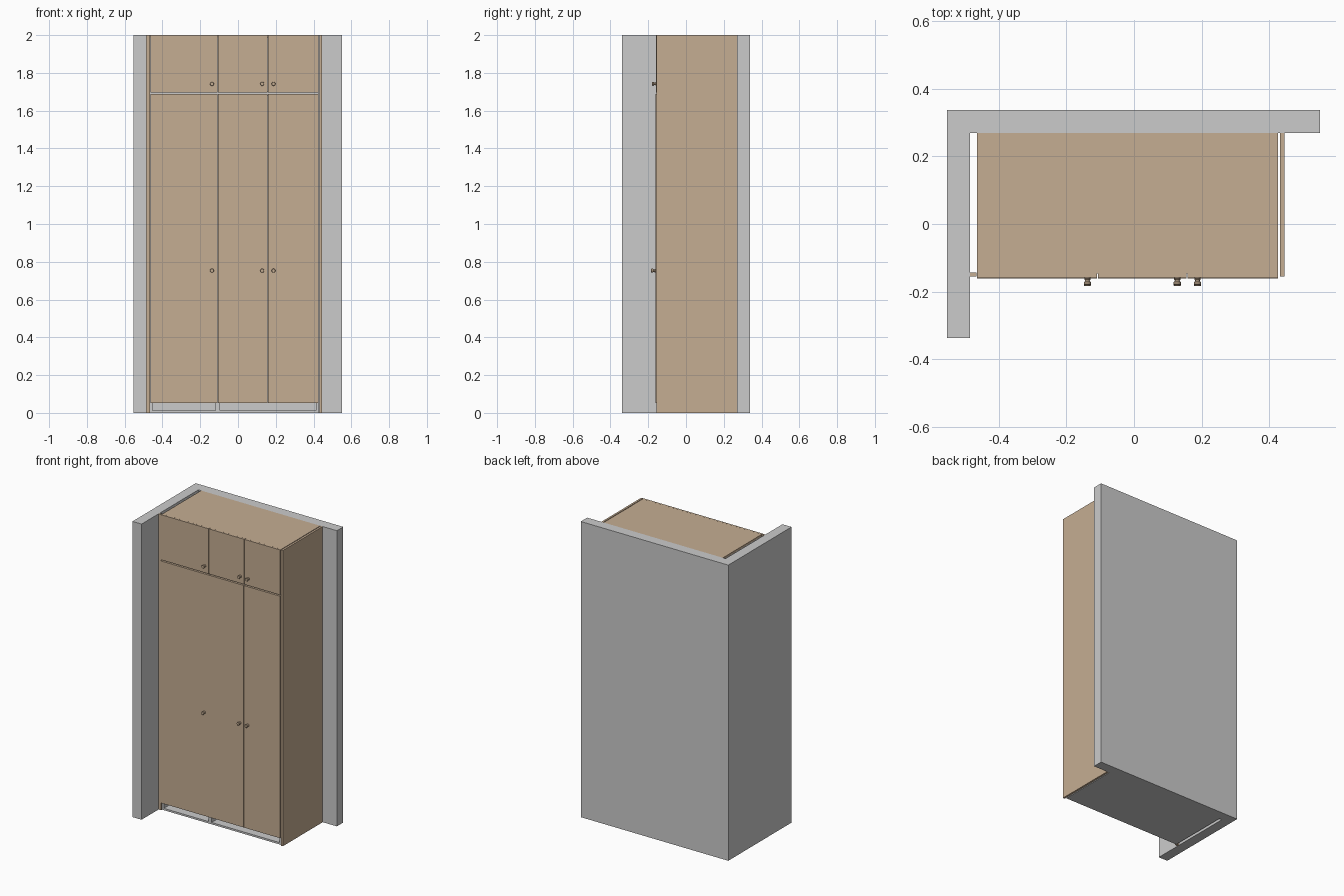
import bpy, bmesh, math
from mathutils import Matrix

if "Cube" in bpy.data.objects:
    bpy.data.objects.remove(bpy.data.objects["Cube"])

wood = bpy.data.materials.new("wood")
wood.diffuse_color = (0.56, 0.42, 0.29, 1)
wood.use_nodes = True
wood.node_tree.nodes["Principled BSDF"].inputs["Base Color"].default_value = wood.diffuse_color


def finish(name, bm, mat):
    bmesh.ops.recalc_face_normals(bm, faces=bm.faces)
    me = bpy.data.meshes.new(name)
    bm.to_mesh(me)
    bm.free()
    ob = bpy.data.objects.new(name, me)
    bpy.context.collection.objects.link(ob)
    if mat:
        me.materials.append(mat)
    return ob


def box(name, x, y, z, mat=None):
    """Box from (min, max) ranges on each axis."""
    bm = bmesh.new()
    size = Matrix.Diagonal((x[1] - x[0], y[1] - y[0], z[1] - z[0], 1))
    mid = Matrix.Translation((sum(x) / 2, sum(y) / 2, sum(z) / 2))
    bmesh.ops.create_cube(bm, size=1, matrix=mid @ size)
    return finish(name, bm, mat)


def knob(name, x, y, z):
    """Turned knob: profile of (radius, distance from door) spun about y."""
    prof = [(0, 0), (0.009, 0), (0.009, 0.003), (0.006, 0.006),
            (0.007, 0.011), (0.0105, 0.014), (0.0105, 0.02), (0.009, 0.022), (0, 0.022)]
    bm = bmesh.new()
    vs = [bm.verts.new((r, -d, 0)) for r, d in prof]
    es = [bm.edges.new(p) for p in zip(vs, vs[1:])]
    bmesh.ops.spin(bm, geom=vs + es, cent=(0, 0, 0), axis=(0, 1, 0),
                   angle=math.tau, steps=20, use_merge=True)
    bmesh.ops.remove_doubles(bm, verts=bm.verts, dist=1e-5)
    bmesh.ops.translate(bm, verts=bm.verts, vec=(x, y, z))
    ob = finish(name, bm, wood)
    bpy.context.view_layer.objects.active = ob
    ob.select_set(True)
    bpy.ops.object.shade_smooth_by_angle(angle=math.radians(30))
    ob.select_set(False)


# Corner of the room
box("back_wall", (-0.553, 0.551), (0.27, 0.338), (0, 2))
box("left_wall", (-0.553, -0.485), (-0.338, 0.27), (0, 2))

# Outer side panel and wall filler strip
box("right_side_panel", (0.4315, 0.445), (-0.156, 0.27), (0, 2), wood)
box("left_filler", (-0.485, -0.4655), (-0.156, -0.143), (0, 2), wood)

# Two pale lower carcasses with upper cabinets on top
T, FRONT, BACK, SPLIT = 0.0125, -0.146, 0.27, 1.692
units = {"left": (-0.465, -0.1075), "right": (-0.1075, 0.4265)}
for side, (x0, x1) in units.items():
    inner = (x0 + T, x1 - T)
    for level, z0, z1 in (("lower", 0, SPLIT), ("upper", SPLIT, 2)):
        n = f"{side}_{level}"
        top_mat = wood if level == "upper" else None
        zt = z1 - T
        box(n + "_floor", (x0, x1), (FRONT, BACK), (z0, z0 + T))
        box(n + "_top", (x0, x1), (FRONT, BACK), (zt, z1), top_mat)
        box(n + "_side_a", (x0, x0 + T), (FRONT, BACK), (z0 + T, zt))
        box(n + "_side_b", (x1 - T, x1), (FRONT, BACK), (z0 + T, zt))
        box(n + "_back", inner, (BACK - 0.005, BACK), (z0 + T, zt))

# Doors, lower row standing slightly proud of the upper row
doors = [(-0.464, -0.109), (-0.106, 0.1555), (0.1585, 0.4265)]
for i, x in enumerate(doors, 1):
    box(f"lower_door_{i}", x, (-0.162, -0.1465), (0.052, 1.689), wood)
    box(f"upper_door_{i}", x, (-0.158, -0.1465), (1.695, 2), wood)

# Knobs
for i, x in enumerate((-0.138, 0.128, 0.188), 1):
    knob(f"lower_knob_{i}", x, -0.162, 0.753)
    knob(f"upper_knob_{i}", x, -0.158, 1.742)
